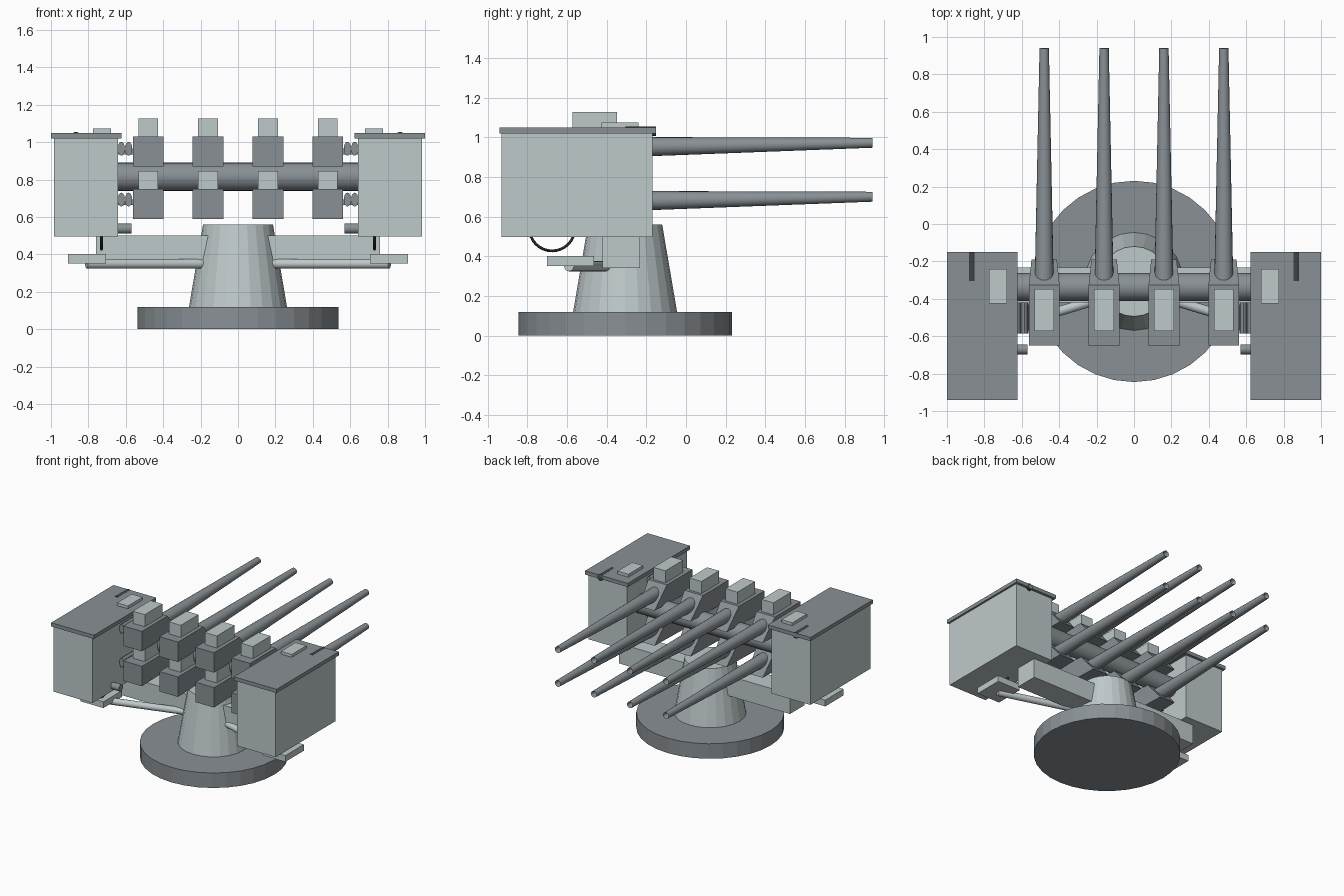
import bpy, bmesh, math
from mathutils import Vector

if "Cube" in bpy.data.objects:
    bpy.data.objects.remove(bpy.data.objects["Cube"])


def material(name, rgb):
    m = bpy.data.materials.new(name)
    m.diffuse_color = (*rgb, 1)
    m.use_nodes = True
    m.node_tree.nodes["Principled BSDF"].inputs["Base Color"].default_value = m.diffuse_color
    return m


LIGHT = material("light_grey", (0.52, 0.585, 0.60))
DARK = material("dark_grey", (0.25, 0.28, 0.30))
BLACK = material("near_black", (0.05, 0.055, 0.06))


def finish(name, bm, mat, smooth=True):
    bmesh.ops.recalc_face_normals(bm, faces=bm.faces[:])
    me = bpy.data.meshes.new(name)
    bm.to_mesh(me)
    bm.free()
    me.materials.append(mat)
    ob = bpy.data.objects.new(name, me)
    bpy.context.collection.objects.link(ob)
    if smooth:
        bpy.ops.object.select_all(action='DESELECT')
        ob.select_set(True)
        bpy.context.view_layer.objects.active = ob
        bpy.ops.object.shade_smooth_by_angle(angle=math.radians(35))
    return ob


def box(name, mat, x0, x1, y0, y1, z0, z1):
    bm = bmesh.new()
    bmesh.ops.create_cube(bm, size=1)
    for v in bm.verts:
        v.co = Vector(((x0 + x1) / 2 + v.co.x * (x1 - x0),
                       (y0 + y1) / 2 + v.co.y * (y1 - y0),
                       (z0 + z1) / 2 + v.co.z * (z1 - z0)))
    return finish(name, bm, mat, False)


def rod(name, mat, a, b, r0, r1=None, sides=24, bore=0, squash=1, smooth=True):
    """Cone or cylinder from a to b, optionally bored at b or squashed in x."""
    a, b = Vector(a), Vector(b)
    d = b - a
    bm = bmesh.new()
    bmesh.ops.create_cone(bm, cap_ends=True, segments=sides, radius1=r0,
                          radius2=r0 if r1 is None else r1, depth=d.length)
    if bore:
        cap = [f for f in bm.faces if f.normal.z > 0.9]
        bmesh.ops.inset_region(bm, faces=cap, thickness=bore)
        bmesh.ops.translate(bm, verts=cap[0].verts[:], vec=(0, 0, -0.05))
    q = d.to_track_quat('Z', 'Y')
    for v in bm.verts:
        p = q @ v.co
        p.x *= squash
        v.co = p + (a + b) / 2
    return finish(name, bm, mat, smooth)


def ring(name, mat, c, R, r, n=32, m=8):
    """Torus around the x axis."""
    bm = bmesh.new()
    rows = []
    for i in range(n):
        t = 2 * math.pi * i / n
        rows.append([])
        for j in range(m):
            p = 2 * math.pi * j / m
            k = R + r * math.cos(p)
            rows[-1].append(bm.verts.new((c[0] + r * math.sin(p),
                                          c[1] + k * math.cos(t), c[2] + k * math.sin(t))))
    for i in range(n):
        for j in range(m):
            u, w = rows[i], rows[(i + 1) % n]
            bm.faces.new((u[j], w[j], w[(j + 1) % m], u[(j + 1) % m]))
    return finish(name, bm, mat)


def receiver(name, mat, x, z):
    """Block with a sloping, slightly narrowed nose."""
    profile = [(-0.65, 0, .082), (-0.65, .16, .082), (-0.325, .16, .082), (-0.19, 0, .068)]
    bm = bmesh.new()
    sides = [[bm.verts.new((x + s * w, y, z + h)) for y, h, w in profile] for s in (-1, 1)]
    for s in sides:
        bm.faces.new(s)
    for i in range(4):
        j = (i + 1) % 4
        bm.faces.new((sides[0][i], sides[0][j], sides[1][j], sides[1][i]))
    return finish(name, bm, mat, False)


# Base and faceted pedestal
CY = -0.307
rod("base_disc", DARK, (0, CY, 0), (0, CY, 0.12), 0.538, sides=32, smooth=False)
rod("pedestal", LIGHT, (0, CY, 0.12), (0, CY, 0.56), 0.262, 0.187, sides=24, smooth=False)

# Cross shaft carrying the guns
rod("cross_shaft", DARK, (-0.66, -0.337, 0.815), (0.66, -0.337, 0.815), 0.075)

# Eight guns: four columns, two rows
for col, x in enumerate((-0.48, -0.16, 0.16, 0.48)):
    for row, z in (("lower", 0.59), ("upper", 0.87)):
        n = f"{row}_{col + 1}"
        receiver("receiver_" + n, DARK, x, z)
        box("feed_box_" + n, LIGHT, x - .053, x + .053, -0.572, -0.348, z + .155, z + .257)
        zb = 0.95 if row == "upper" else 0.678
        rod("barrel_" + n, DARK, (x, -0.32, zb), (x, 0.94, zb + .022), 0.051, 0.025,
            sides=20, bore=0.012)

# Side assemblies, mirrored left and right
for side, s in (("left", -1), ("right", 1)):
    def sbox(name, mat, a, b, *rest):
        return box(f"{name}_{side}", mat, min(s * a, s * b), max(s * a, s * b), *rest)

    def xrod(name, mat, a, b, *rest, **kw):
        return rod(f"{name}_{side}", mat, (s * a[0], *a[1:]), (s * b[0], *b[1:]), *rest, **kw)

    # Support arm and cabinet
    sbox("support_arm", LIGHT, 0.12, 0.76, -0.42, -0.233, 0.34, 0.5)
    sbox("cabinet", LIGHT, 0.642, 0.985, -0.93, -0.17, 0.497, 1.02)
    sbox("cabinet_lid", DARK, 0.622, 1.0, -0.94, -0.15, 1.02, 1.05)
    sbox("lid_block", LIGHT, 0.68, 0.775, -0.425, -0.24, 1.05, 1.073)
    xrod("sight_tube", BLACK, (.867, -0.305, 1.03), (.867, -0.15, 1.03), 0.025, sides=16)
    # Foot plate and its brace
    sbox("foot_plate", LIGHT, 0.705, 0.91, -0.7, -0.465, 0.352, 0.402)
    xrod("brace", LIGHT, (.81, -0.59, 0.35), (.18, -0.40, 0.35), 0.026, sides=16)
    # Hand wheel and axle
    ring(f"hand_wheel_{side}", BLACK, (s * .73, -0.675, 0.542), 0.115, 0.007)
    xrod("wheel_axle", DARK, (.57, -0.67, 0.538), (.74, -0.67, 0.538), 0.027, sides=16)
    # Feed rounds between cabinets and outer guns
    for row, z in (("lower", 0.693), ("upper", 0.965)):
        for i, x in enumerate((0.585, 0.624)):
            xrod(f"feed_round_{row}_{i + 1}", DARK, (x, -0.585, z), (x, -0.42, z), 0.037,
                 sides=16, squash=0.53)
        sbox("feed_tray_" + row, DARK, 0.55, 0.65, -0.57, -0.43, z - .03, z)
